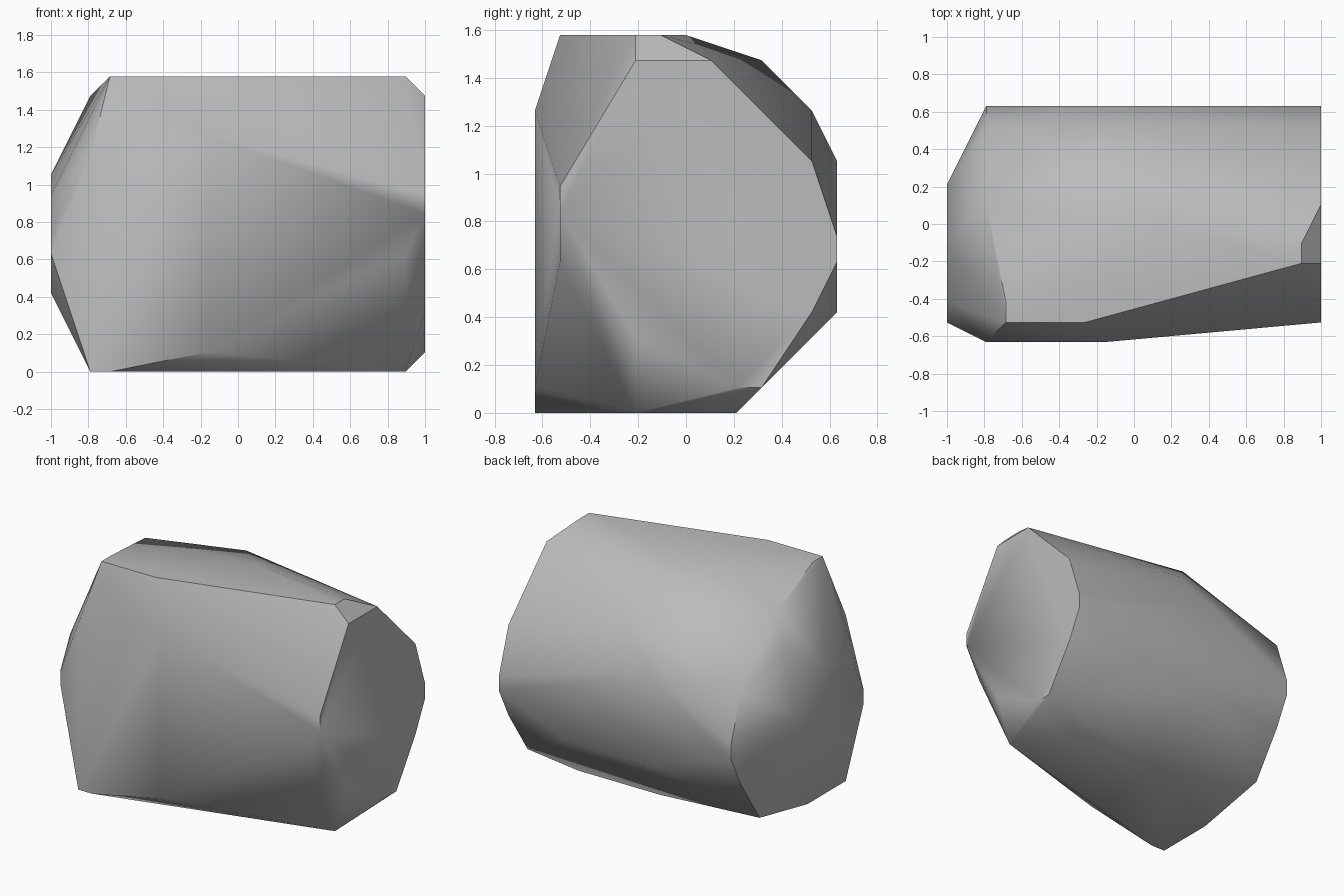
import bpy
import bmesh
import math

cube = bpy.data.objects.get("Cube")
if cube:
    bpy.data.objects.remove(cube, do_unlink=True)

# The stone is faceted on a coarse grid: 19 x 12 x 15 cells
CELL = 2 / 19

# Outline of each slice, keyed by its x cell; pairs are (y, z) cells
slices = {
    # left blunt end
    0: [(1, 6), (1, 7), (2, 9), (5, 10), (8, 8), (8, 6), (4, 4)],
    1: [(8, 12)],
    # shoulder of the blunt end
    2: [(0, 0), (0, 11), (7, 14), (11, 10), (12, 7), (12, 6), (11, 4), (9, 1), (4, 0)],
    3: [(0, 0), (1, 15), (2, 15)],
    # body
    7: [(1, 15)],
    8: [(0, 1), (0, 12), (9, 14), (12, 10), (12, 4)],
    10: [(8, 0), (11, 12)],
    11: [(6, 15)],
    14: [(12, 4)],
    16: [(8, 0)],
    # chamfer and flat cut end
    18: [(1, 6), (4, 0), (4, 15), (5, 15)],
    19: [(4, 14), (7, 14), (11, 10), (12, 7), (12, 6), (11, 4),
         (9, 1), (8, 1), (4, 3), (1, 8), (1, 9)],
}

# Wrap a skin around the slices
bm = bmesh.new()
for i, outline in slices.items():
    for j, k in outline:
        bm.verts.new(((i - 9.5) * CELL, (j - 6) * CELL, k * CELL))
hull = bmesh.ops.convex_hull(bm, input=bm.verts[:])
unused = {v for v in hull["geom_interior"] + hull["geom_unused"]
          if isinstance(v, bmesh.types.BMVert)}
bmesh.ops.delete(bm, geom=list(unused), context="VERTS")
bmesh.ops.dissolve_limit(bm, angle_limit=math.radians(1),
                         verts=bm.verts[:], edges=bm.edges[:])
bmesh.ops.recalc_face_normals(bm, faces=bm.faces[:])

mesh = bpy.data.meshes.new("stone")
bm.to_mesh(mesh)
bm.free()
stone = bpy.data.objects.new("stone", mesh)
bpy.context.collection.objects.link(stone)

# Grey stone colour
grey = (0.5, 0.5, 0.5, 1)
mat = bpy.data.materials.new("grey stone")
mat.use_nodes = True
mat.diffuse_color = grey
mat.node_tree.nodes["Principled BSDF"].inputs["Base Color"].default_value = grey
mesh.materials.append(mat)

# Soft shading on shallow creases, hard edges around the ends
bpy.ops.object.select_all(action="DESELECT")
stone.select_set(True)
bpy.context.view_layer.objects.active = stone
bpy.ops.object.shade_smooth_by_angle(angle=math.radians(40))
